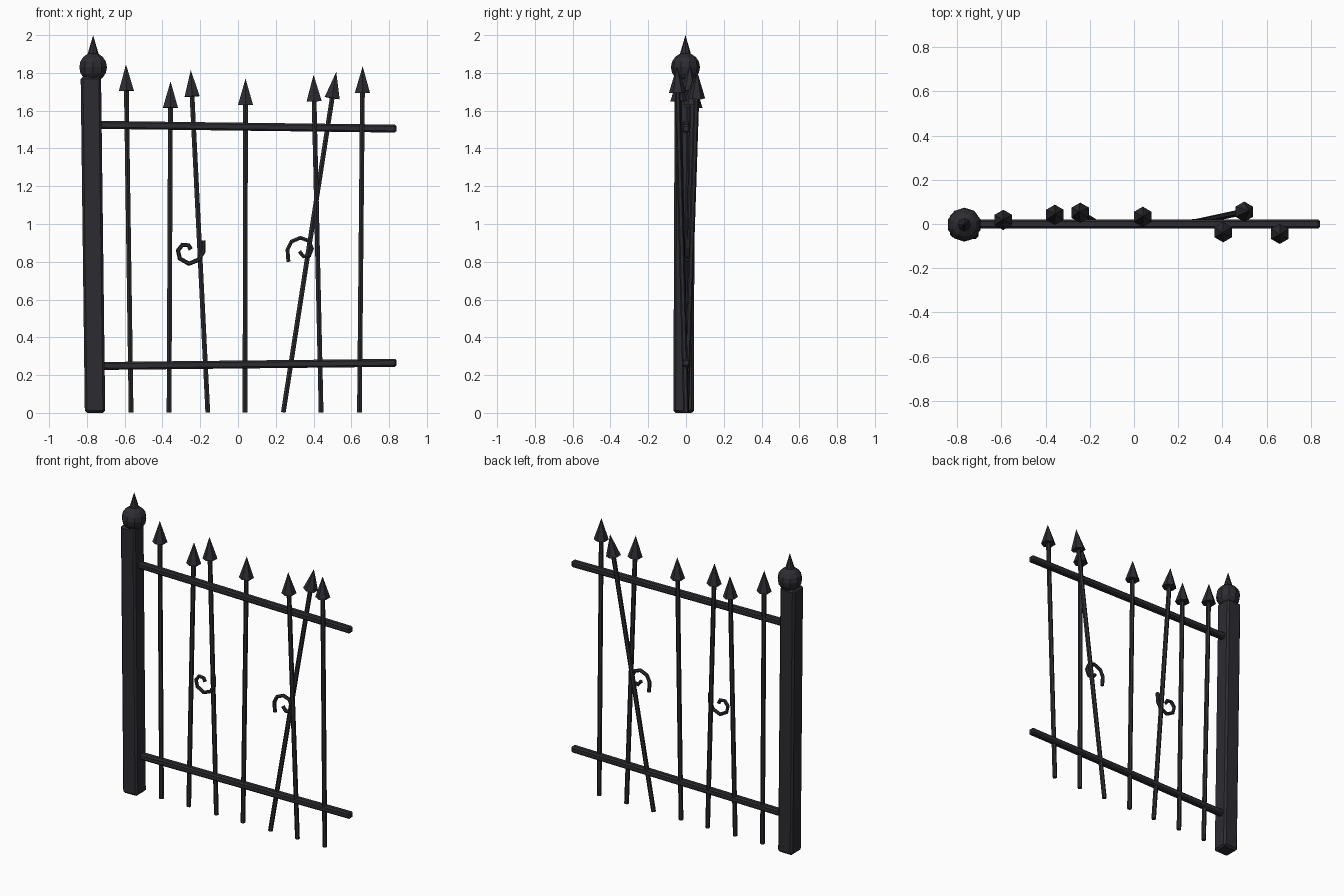
import bpy, bmesh
from mathutils import Vector, Matrix

if "Cube" in bpy.data.objects:
    bpy.data.objects.remove(bpy.data.objects["Cube"], do_unlink=True)

iron = bpy.data.materials.new("dark iron")
iron.use_nodes = True
iron.diffuse_color = (0.025, 0.025, 0.031, 1)
iron.node_tree.nodes["Principled BSDF"].inputs["Base Color"].default_value = iron.diffuse_color


def add_object(name, data):
    obj = bpy.data.objects.new(name, data)
    data.materials.append(iron)
    bpy.context.collection.objects.link(obj)
    return obj


def mesh_object(name, bm):
    mesh = bpy.data.meshes.new(name)
    bm.to_mesh(mesh)
    bm.free()
    return add_object(name, mesh)


def aim(start, end, axis):
    """Matrix at the midpoint, turning the axis along start-end."""
    turn = Vector(axis).rotation_difference(end - start)
    return Matrix.Translation((start + end) / 2) @ turn.to_matrix().to_4x4()


def beam(name, start, end, width, bevel, axis):
    start, end, axis = Vector(start), Vector(end), Vector(axis)
    length = (end - start).length
    size = [length if a else width for a in axis]
    bm = bmesh.new()
    bmesh.ops.create_cube(bm, size=1, matrix=Matrix.Diagonal((*size, 1)))
    bmesh.ops.bevel(bm, geom=bm.edges[:], offset=bevel, segments=1, affect='EDGES')
    bm.transform(aim(start, end, axis))
    return mesh_object(name, bm)


def add_cone(bm, start, end, r1, r2, sides):
    start, end = Vector(start), Vector(end)
    bmesh.ops.create_cone(bm, cap_ends=True, segments=sides, radius1=r1, radius2=r2,
                          depth=(end - start).length, matrix=aim(start, end, (0, 0, 1)))


# Post and rails
beam("gate_post", (-0.757, -0.013, 0), (-0.779, -0.006, 1.78), 0.108, 0.012, (0, 0, 1))
beam("top_rail", (-0.76, 0, 1.525), (0.84, 0, 1.505), 0.042, 0.009, (1, 0, 0))
beam("bottom_rail", (-0.76, 0, 0.248), (0.84, 0, 0.265), 0.042, 0.009, (1, 0, 0))

# Finial on the post
bm = bmesh.new()
bmesh.ops.create_uvsphere(bm, u_segments=10, v_segments=8, radius=0.077,
                          matrix=Matrix.Translation((-0.767, -0.003, 1.83)))
mesh_object("post_ball", bm)
bm = bmesh.new()
add_cone(bm, (-0.767, -0.003, 1.87), (-0.767, -0.003, 2), 0.038, 0, 8)
mesh_object("post_spike", bm)

# Leaning spear bars: foot x, tip x, tip y, tip z
BARS = [(-0.566, -0.593, 0.02, 1.845), (-0.365, -0.357, 0.045, 1.755),
        (-0.16, -0.25, 0.055, 1.815), (0.037, 0.04, 0.035, 1.77),
        (0.44, 0.40, -0.04, 1.79), (0.24, 0.52, 0.06, 1.805),
        (0.643, 0.66, -0.048, 1.835)]
for i, (foot_x, *tip) in enumerate(BARS, 1):
    foot, tip = Vector((foot_x, 0, 0.003)), Vector(tip)
    neck = tip - (tip - foot).normalized() * 0.14
    bm = bmesh.new()
    add_cone(bm, foot, neck, 0.0145, 0.0145, 6)
    mesh_object(f"bar_{i}", bm)
    bm = bmesh.new()
    add_cone(bm, neck, tip, 0.046, 0, 6)
    mesh_object(f"spear_tip_{i}", bm)


# Broken scrolls
def scroll(name, points, y):
    curve = bpy.data.curves.new(name, 'CURVE')
    curve.dimensions = '3D'
    curve.bevel_depth = 0.012
    curve.bevel_resolution = 1
    curve.use_fill_caps = True
    line = curve.splines.new('POLY')
    line.points.add(len(points) - 1)
    for p, (x, z) in zip(line.points, points):
        p.co = (x, y, z, 1)
    line.use_smooth = False
    add_object(name, curve)


scroll("right_scroll", [(-0.183, 0.913), (-0.183, 0.855), (-0.21, 0.81), (-0.26, 0.79),
                        (-0.308, 0.817), (-0.318, 0.86), (-0.294, 0.89), (-0.262, 0.887),
                        (-0.25, 0.865)], 0.01)
scroll("left_scroll", [(0.267, 0.80), (0.262, 0.865), (0.283, 0.907), (0.33, 0.927),
                       (0.373, 0.912), (0.392, 0.87), (0.378, 0.833), (0.347, 0.828),
                       (0.325, 0.855)], 0.01)
